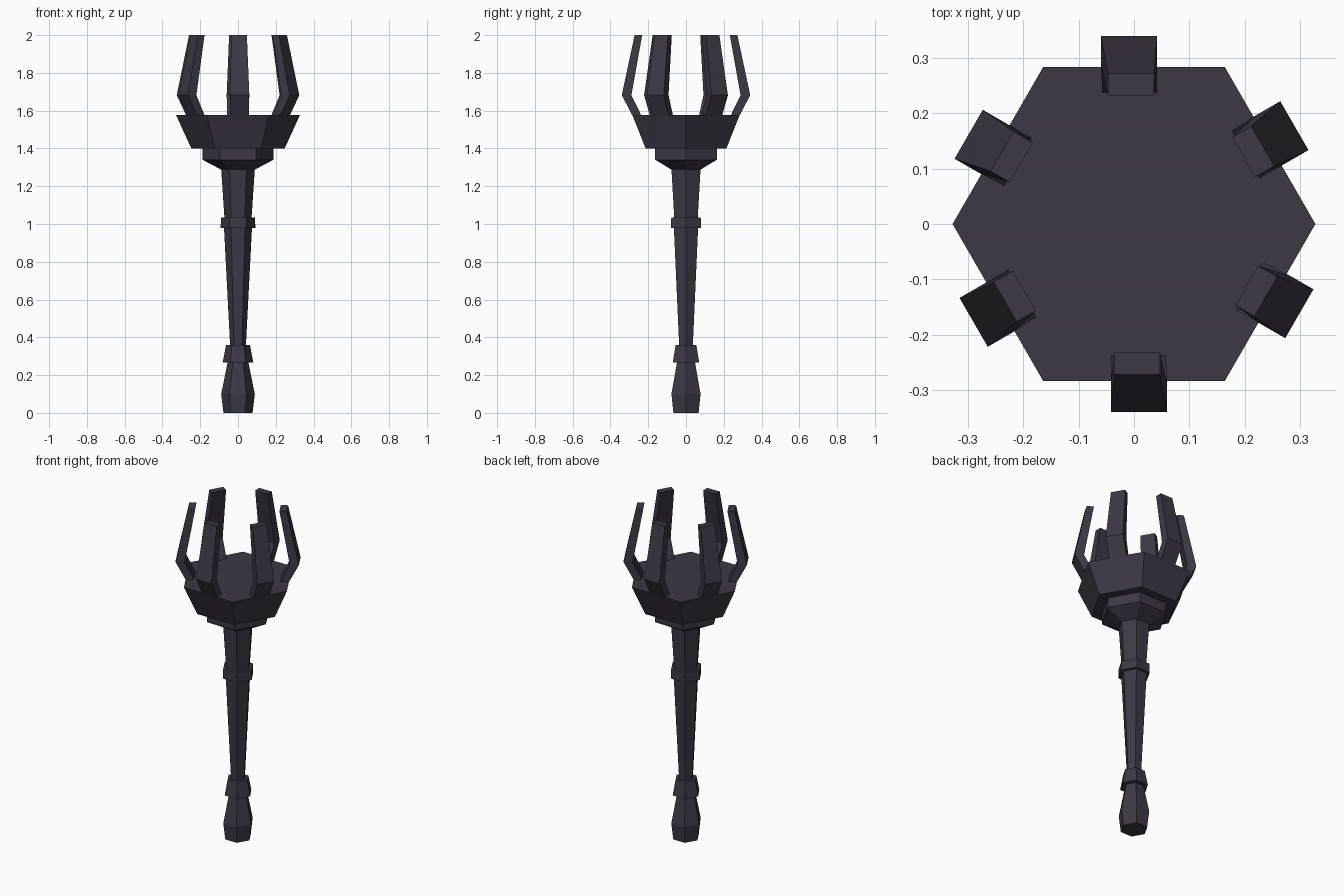
import bpy, bmesh
from math import cos, sin, radians

if "Cube" in bpy.data.objects:
    bpy.data.objects.remove(bpy.data.objects["Cube"])

mat = bpy.data.materials.new("dark_metal")
mat.diffuse_color = (0.045, 0.04, 0.06, 1)
mat.use_nodes = True
mat.node_tree.nodes["Principled BSDF"].inputs["Base Color"].default_value = mat.diffuse_color


def skin(name, rings):
    """Bridge equal-length rings of points into a closed flat-shaded solid."""
    bm = bmesh.new()
    vs = [[bm.verts.new(p) for p in ring] for ring in rings]
    n = len(vs[0])
    for a, b in zip(vs, vs[1:]):
        for i in range(n):
            j = (i + 1) % n
            bm.faces.new((a[i], a[j], b[j], b[i]))
    bm.faces.new(vs[0][::-1])
    bm.faces.new(vs[-1])
    bmesh.ops.recalc_face_normals(bm, faces=bm.faces[:])
    me = bpy.data.meshes.new(name)
    bm.to_mesh(me)
    bm.free()
    me.materials.append(mat)
    ob = bpy.data.objects.new(name, me)
    bpy.context.collection.objects.link(ob)
    return ob


def hex_lathe(name, profile):
    """Six-sided turned part from (radius, z) pairs, corners on the x axis."""
    return skin(name, [[(r * cos(radians(60 * i)), r * sin(radians(60 * i)), z)
                        for i in range(6)] for r, z in profile])


# Handle: pommel grip, lower collar, tapered shaft, upper collar, neck
hex_lathe("handle", [(0.077, 0), (0.089, 0.1), (0.055, 0.268), (0.081, 0.268),
                     (0.063, 0.36), (0.042, 0.36), (0.074, 0.978),
                     (0.092, 0.978), (0.09, 1.035), (0.072, 1.035),
                     (0.089, 1.29)])

# Head: flared socket and wide cup with a flat top
hex_lathe("head", [(0.089, 1.288), (0.188, 1.34), (0.188, 1.4),
                   (0.247, 1.4), (0.328, 1.577)])

# Prongs: (inner radius, outer radius, left, right, z) cross-sections
sections = [(0.20, 0.245, -0.042, 0.055, 1.5),
            (0.289, 0.34, -0.042, 0.06, 1.682),
            (0.232, 0.272, -0.036, 0.047, 2.0)]
for k in range(6):
    a = radians(30 + 60 * k)
    rings = []
    for r0, r1, t0, t1, z in sections:
        corners = [(r0, t0), (r1, t0), (r1, t1), (r0, t1)]
        rings.append([(r * cos(a) - t * sin(a), r * sin(a) + t * cos(a), z)
                      for r, t in corners])
    skin(f"prong_{k + 1}", rings)
